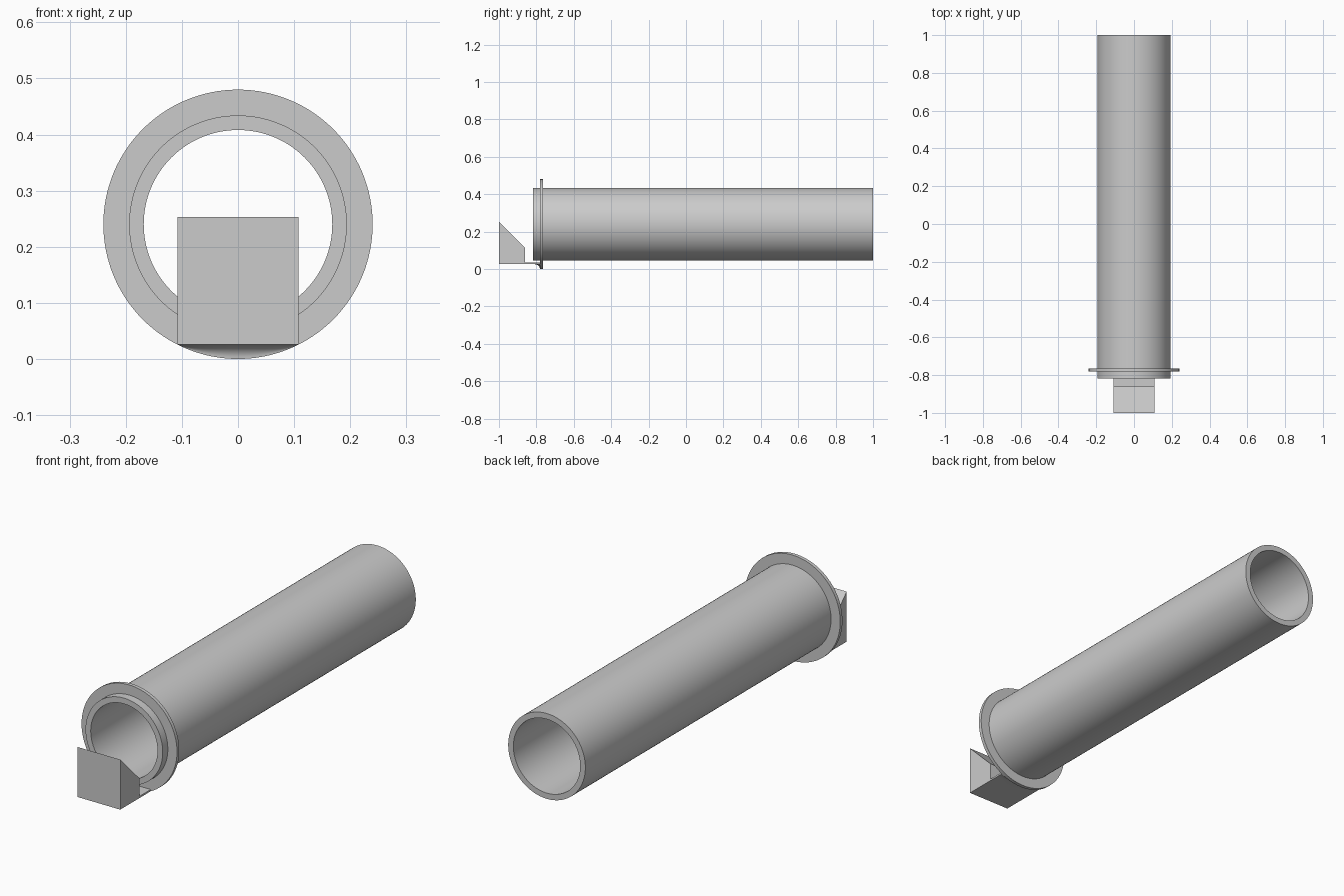
import bpy
import bmesh
import math

if "Cube" in bpy.data.objects:
    bpy.data.objects.remove(bpy.data.objects["Cube"], do_unlink=True)

AXIS_Z = 0.24        # height of the bore axis
FLANGE_R = 0.24
HALF_W = 0.108       # half width of the block and tongue
FLANGE_FRONT = -0.781
BASE_Z = AXIS_Z - math.sqrt(FLANGE_R ** 2 - HALF_W ** 2)

grey = bpy.data.materials.new("light_grey")
grey.use_nodes = True
colour = (0.6, 0.6, 0.6, 1)
grey.diffuse_color = colour
grey.node_tree.nodes["Principled BSDF"].inputs["Base Color"].default_value = colour


def loft(name, loops, closed):
    """Skin a series of closed loops; cap the ends unless the series is closed."""
    bm = bmesh.new()
    rows = [[bm.verts.new(p) for p in loop] for loop in loops]
    n = len(rows[0])
    pairs = list(zip(rows, rows[1:]))
    if closed:
        pairs.append((rows[-1], rows[0]))
    else:
        bm.faces.new(rows[0])
        bm.faces.new(rows[-1])
    for a, b in pairs:
        for i in range(n):
            j = (i + 1) % n
            bm.faces.new((a[i], a[j], b[j], b[i]))
    bmesh.ops.remove_doubles(bm, verts=bm.verts, dist=1e-5)
    bmesh.ops.recalc_face_normals(bm, faces=bm.faces)
    mesh = bpy.data.meshes.new(name)
    bm.to_mesh(mesh)
    bm.free()
    mesh.materials.append(grey)
    obj = bpy.data.objects.new(name, mesh)
    bpy.context.collection.objects.link(obj)
    bpy.ops.object.select_all(action="DESELECT")
    obj.select_set(True)
    bpy.context.view_layer.objects.active = obj
    bpy.ops.object.shade_smooth_by_angle(angle=math.radians(30))
    return obj


def ring(name, inner, outer, y0, y1, sides=128):
    """Hollow cylinder along y, from a rectangular section."""
    section = [(inner, y0), (outer, y0), (outer, y1), (inner, y1)]
    loops = []
    for k in range(sides):
        a = math.tau * k / sides
        loops.append([(r * math.sin(a), y, AXIS_Z + r * math.cos(a)) for r, y in section])
    return loft(name, loops, True)


# Long open tube and its collar
ring("tube", 0.168, 0.194, -0.818, 1.0)
ring("flange", 0.193, FLANGE_R, FLANGE_FRONT, -0.765)

# Wedge block with a sloping rear face
wedge = [(-1.0, BASE_Z), (-0.86, BASE_Z), (-0.86, 0.113), (-1.0, 0.253)]
loft("wedge_block", [[(x, y, z) for y, z in wedge] for x in (-HALF_W, HALF_W)], False)

# Thin tongue joining block to flange, flowing down into the flange rim
COVE = 0.03
TOP_Z = BASE_Z + 0.008
loops = []
for i in range(33):
    x = HALF_W * (i / 16 - 1)
    drop = BASE_Z - AXIS_Z + math.sqrt(FLANGE_R ** 2 - x ** 2)
    loop = [(x, FLANGE_FRONT, TOP_Z), (x, -0.86, TOP_Z), (x, -0.86, BASE_Z)]
    for k in range(11):
        a = math.pi / 2 * k / 10
        loop.append((x, FLANGE_FRONT - COVE * (1 - math.sin(a)),
                     BASE_Z - drop * (1 - math.cos(a))))
    loops.append(loop)
loft("tongue", loops, False)
